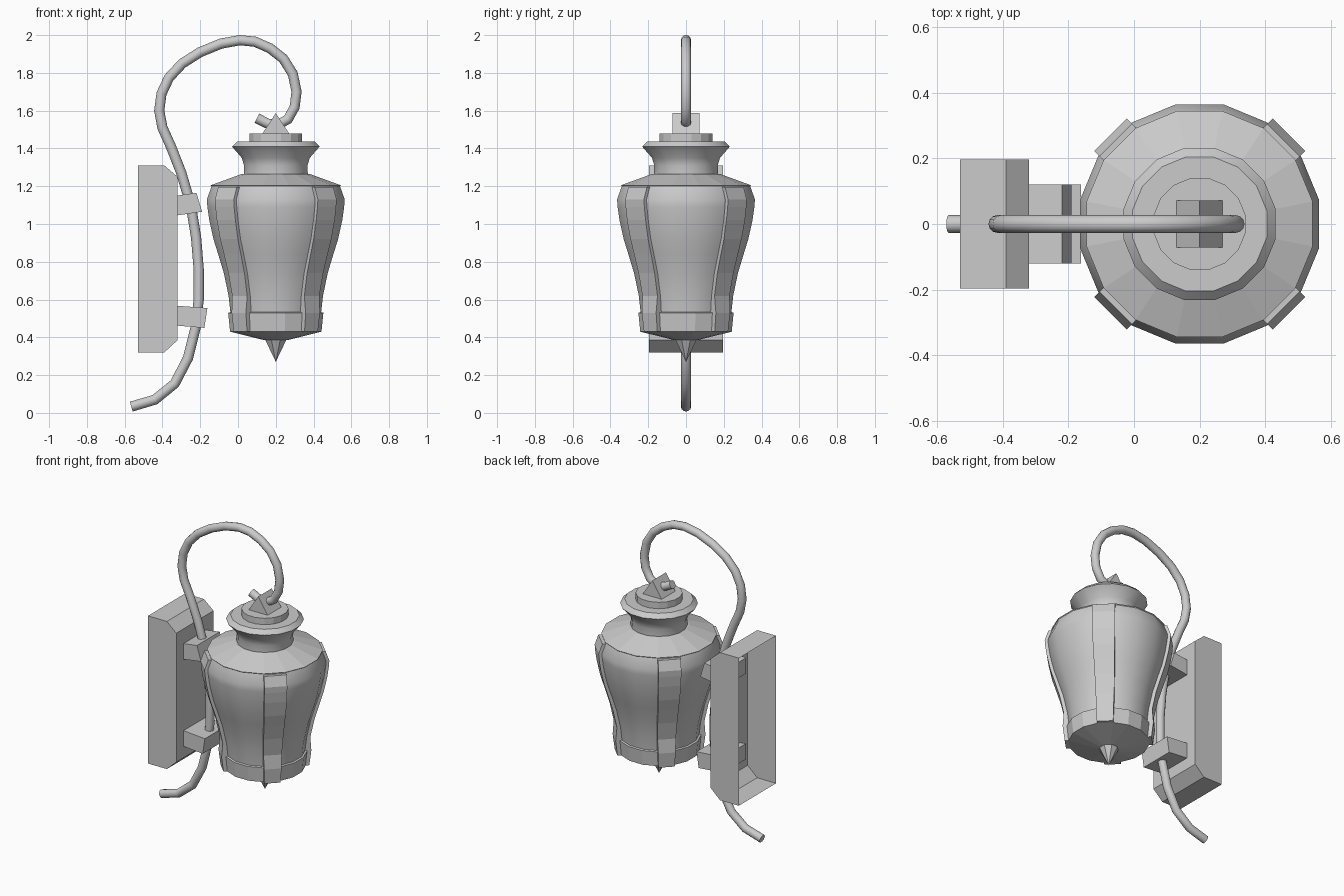
import bpy, bmesh, math
from mathutils import Vector, Matrix

old = bpy.data.objects.get("Cube")
if old:
    bpy.data.objects.remove(old, do_unlink=True)

GREY = (0.6, 0.6, 0.6, 1)
metal = bpy.data.materials.new("grey_metal")
metal.use_nodes = True
metal.diffuse_color = GREY
metal.node_tree.nodes["Principled BSDF"].inputs["Base Color"].default_value = GREY

AXIS = Vector((0.2, 0, 0))  # lantern centre line


def finish(name, bm, smooth=None):
    bmesh.ops.recalc_face_normals(bm, faces=bm.faces)
    mesh = bpy.data.meshes.new(name)
    bm.to_mesh(mesh)
    bm.free()
    mesh.materials.append(metal)
    obj = bpy.data.objects.new(name, mesh)
    bpy.context.collection.objects.link(obj)
    if smooth:
        bpy.ops.object.select_all(action="DESELECT")
        obj.select_set(True)
        bpy.context.view_layer.objects.active = obj
        bpy.ops.object.shade_smooth_by_angle(angle=math.radians(smooth))
    return obj


def lathe(name, profile, sides=16, smooth=None):
    """Revolve (face distance, z) points around the lantern axis."""
    bm = bmesh.new()
    rings = []
    for r, z in profile:
        r /= math.cos(math.pi / sides)
        angles = [(i + 0.5) * math.tau / sides for i in range(sides)]
        rings.append([bm.verts.new(AXIS + Vector((r * math.cos(a), r * math.sin(a), z)))
                      for a in angles])
    for low, high in zip(rings, rings[1:]):
        for i in range(sides):
            j = (i + 1) % sides
            bm.faces.new((low[i], low[j], high[j], high[i]))
    bm.faces.new(rings[0])
    bm.faces.new(rings[-1])
    bmesh.ops.remove_doubles(bm, verts=bm.verts, dist=0.0001)
    return finish(name, bm, smooth)


def prism(name, outline, half_width, open_edge=None):
    """Extrude an x-z outline across y; open_edge leaves one side out."""
    bm = bmesh.new()
    front, back = [[bm.verts.new((x, y, z)) for x, z in outline]
                   for y in (-half_width, half_width)]
    bm.faces.new(front)
    bm.faces.new(back[::-1])
    for i in range(len(outline)):
        j = (i + 1) % len(outline)
        if i != open_edge:
            bm.faces.new((front[i], back[i], back[j], front[j]))
    return finish(name, bm)


# Wall plate: chamfered hollow box, open toward the wall
prism("wall_plate", [(-0.53, 0.32), (-0.39, 0.32), (-0.32, 0.385), (-0.32, 1.25),
                     (-0.39, 1.31), (-0.53, 1.31)], 0.197, open_edge=5)

# Brackets holding the arm
prism("upper_bracket", [(-0.36, 1.04), (-0.19, 1.065), (-0.22, 1.165), (-0.36, 1.145)], 0.12)
prism("lower_bracket", [(-0.36, 0.465), (-0.178, 0.45), (-0.162, 0.555), (-0.36, 0.57)], 0.12)

# Lantern body with its foot band
body = [(0.24, 0.53), (0.25, 0.62), (0.275, 0.74), (0.305, 0.84), (0.33, 0.92),
        (0.352, 1.02), (0.362, 1.09), (0.365, 1.13)]
lathe("lantern_body", body + [(0.34, 1.2)], smooth=25)
lathe("foot_band", [(0.06, 0.385), (0.242, 0.43), (0.252, 0.53), (0.235, 0.535)])
lathe("bottom_spike", [(0.0, 0.27), (0.055, 0.385), (0.055, 0.4)], sides=8)

# Roof, flared neck and top disc
lathe("roof", [(0.33, 1.19), (0.345, 1.205), (0.18, 1.265)])
lathe("neck", [(0.17, 1.25), (0.168, 1.31), (0.18, 1.35), (0.232, 1.41),
               (0.205, 1.437)], smooth=25)
lathe("top_disc", [(0.14, 1.42), (0.14, 1.48)])

# Four ribs following the body on the diagonals
rib_path = [(0.245, 0.43), (0.257, 0.53)] + body[1:] + [(0.342, 1.195)]
for k, name in enumerate(("back_left", "back_right", "front_right", "front_left")):
    bm = bmesh.new()
    rows = []
    for r, z in rib_path:
        half = 0.05 + 0.02 * min(1, (z - 0.43) / 0.6)
        corners = [(r - 0.03, -half), (r + 0.02, -half), (r + 0.02, half), (r - 0.03, half)]
        rows.append([bm.verts.new((a, b, z)) for a, b in corners])
    for low, high in zip(rows, rows[1:]):
        for i in range(4):
            j = (i + 1) % 4
            bm.faces.new((low[i], low[j], high[j], high[i]))
    bm.faces.new(rows[0])
    bm.faces.new(rows[-1])
    turn = Matrix.Rotation(math.radians(45 + 90 * k), 4, "Z")
    bm.transform(Matrix.Translation(AXIS) @ turn)
    finish(name + "_rib", bm)

# Wedge finial that the arm passes through
prism("finial", [(0.13, 1.48), (0.27, 1.48), (0.2, 1.587)], 0.072)

# Curved arm swept along a path
path = [(-0.565, 0.033), (-0.44, 0.07), (-0.335, 0.155), (-0.265, 0.29), (-0.225, 0.45),
        (-0.208, 0.6), (-0.208, 0.76), (-0.222, 0.93), (-0.25, 1.1), (-0.3, 1.27),
        (-0.355, 1.41), (-0.4, 1.51), (-0.417, 1.6), (-0.405, 1.69), (-0.365, 1.775),
        (-0.295, 1.85), (-0.2, 1.91), (-0.09, 1.955), (0.01, 1.973), (0.09, 1.965),
        (0.17, 1.93), (0.24, 1.875), (0.29, 1.795), (0.31, 1.7), (0.3, 1.62),
        (0.265, 1.555), (0.215, 1.527), (0.16, 1.53), (0.1, 1.56)]
curve = bpy.data.curves.new("arm", "CURVE")
curve.dimensions = "3D"
curve.bevel_depth = 0.027
curve.bevel_resolution = 4
curve.use_fill_caps = True
spline = curve.splines.new("POLY")
spline.points.add(len(path) - 1)
for point, (x, z) in zip(spline.points, path):
    point.co = (x, 0, z, 1)
curve.materials.append(metal)
arm = bpy.data.objects.new("arm", curve)
bpy.context.collection.objects.link(arm)
bpy.ops.object.select_all(action="DESELECT")
arm.select_set(True)
bpy.context.view_layer.objects.active = arm
bpy.ops.object.convert(target="MESH")
bpy.ops.object.shade_smooth_by_angle(angle=math.radians(40))
